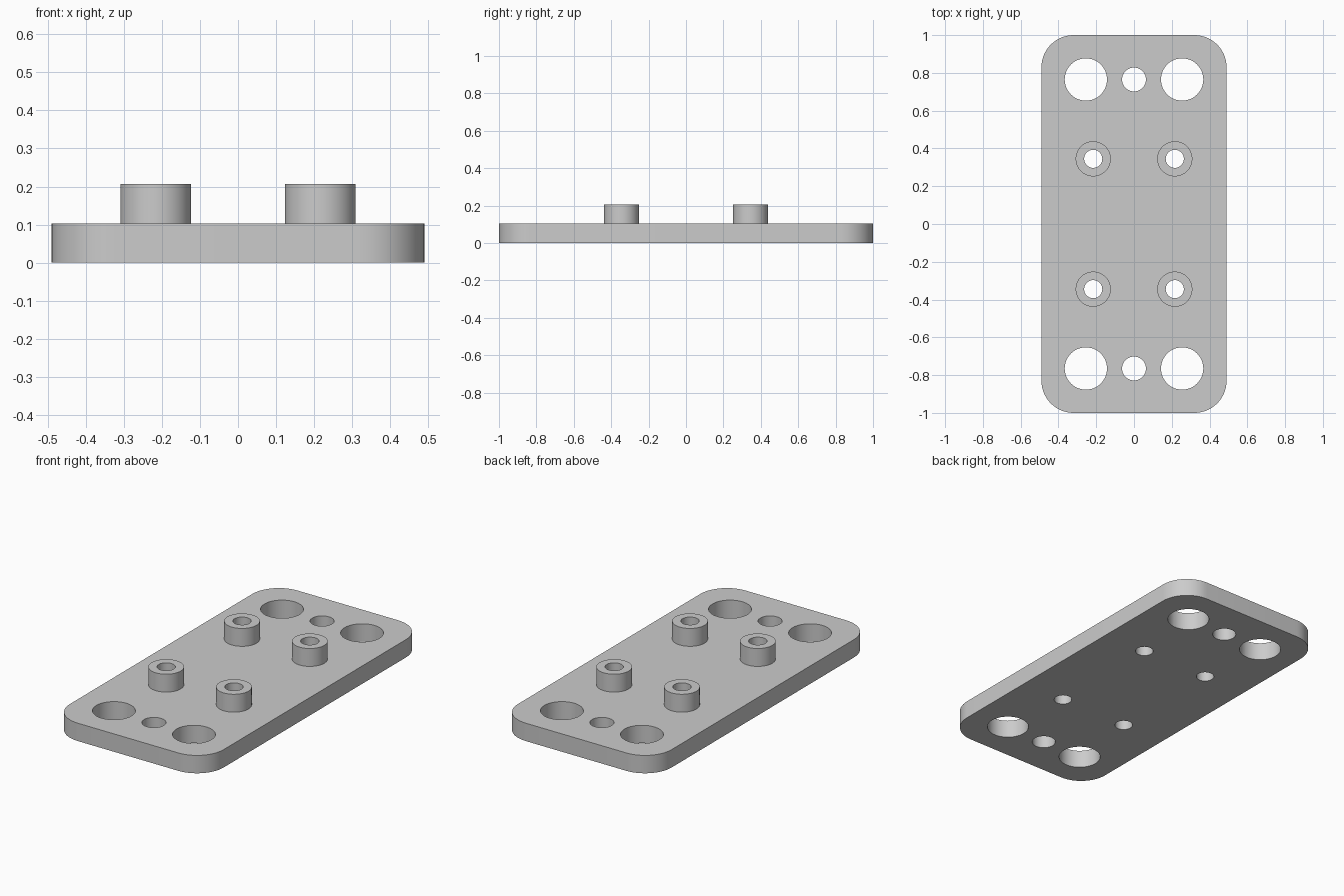
import bpy, bmesh, math
from mathutils import Matrix

cube = bpy.data.objects.get("Cube")
if cube:
    bpy.data.objects.remove(cube, do_unlink=True)

PLATE_TOP, STUD_TOP = 0.103, 0.206
STUD = (0.216, 0.345)
BIG_HOLE = (0.255, 0.765)

grey = bpy.data.materials.new("plain grey")
grey.use_nodes = True
colour = (0.6, 0.6, 0.6, 1)
grey.diffuse_color = colour
grey.node_tree.nodes["Principled BSDF"].inputs["Base Color"].default_value = colour


def make_object(name, bm):
    mesh = bpy.data.meshes.new(name)
    bm.to_mesh(mesh)
    bm.free()
    mesh.materials.append(grey)
    obj = bpy.data.objects.new(name, mesh)
    bpy.context.collection.objects.link(obj)
    return obj


def add_cylinders(bm, spot, radius, bottom, top):
    """Add one upright cylinder at each mirrored copy of a spot."""
    for x in {spot[0], -spot[0]}:
        for y in (spot[1], -spot[1]):
            bmesh.ops.create_cone(
                bm, cap_ends=True, segments=48, radius1=radius, radius2=radius,
                depth=top - bottom,
                matrix=Matrix.Translation((x, y, (bottom + top) / 2)))


def combine(target, tool, operation):
    mod = target.modifiers.new(tool.name, "BOOLEAN")
    mod.operation, mod.solver, mod.object = operation, "EXACT", tool
    bpy.context.view_layer.objects.active = target
    bpy.ops.object.modifier_apply(modifier=mod.name)
    bpy.data.objects.remove(tool, do_unlink=True)


# Base plate with rounded vertical corners
bm = bmesh.new()
bmesh.ops.create_cube(bm, size=1, matrix=Matrix.Translation((0, 0, PLATE_TOP / 2))
                      @ Matrix.Diagonal((0.98, 2, PLATE_TOP, 1)))
upright = [e for e in bm.edges if abs(e.verts[0].co.z - e.verts[1].co.z) > 0.05]
bmesh.ops.bevel(bm, geom=upright, offset=0.17, segments=14, profile=0.5, affect="EDGES")
plate = make_object("mounting_plate", bm)

# Four raised standoffs
bm = bmesh.new()
add_cylinders(bm, STUD, 0.093, PLATE_TOP / 2, STUD_TOP)
combine(plate, make_object("standoffs", bm), "UNION")

# Through holes: standoff bores, large corner holes, small end holes
bm = bmesh.new()
add_cylinders(bm, STUD, 0.048, -0.1, 0.3)
add_cylinders(bm, BIG_HOLE, 0.112, -0.1, 0.3)
add_cylinders(bm, (0, BIG_HOLE[1]), 0.063, -0.1, 0.3)
drills = make_object("drills", bm)
drills.hide_render = True
combine(plate, drills, "DIFFERENCE")

# Smooth round walls, crisp rims
bpy.ops.object.select_all(action="DESELECT")
plate.select_set(True)
bpy.context.view_layer.objects.active = plate
bpy.ops.object.shade_smooth_by_angle(angle=math.radians(30))
